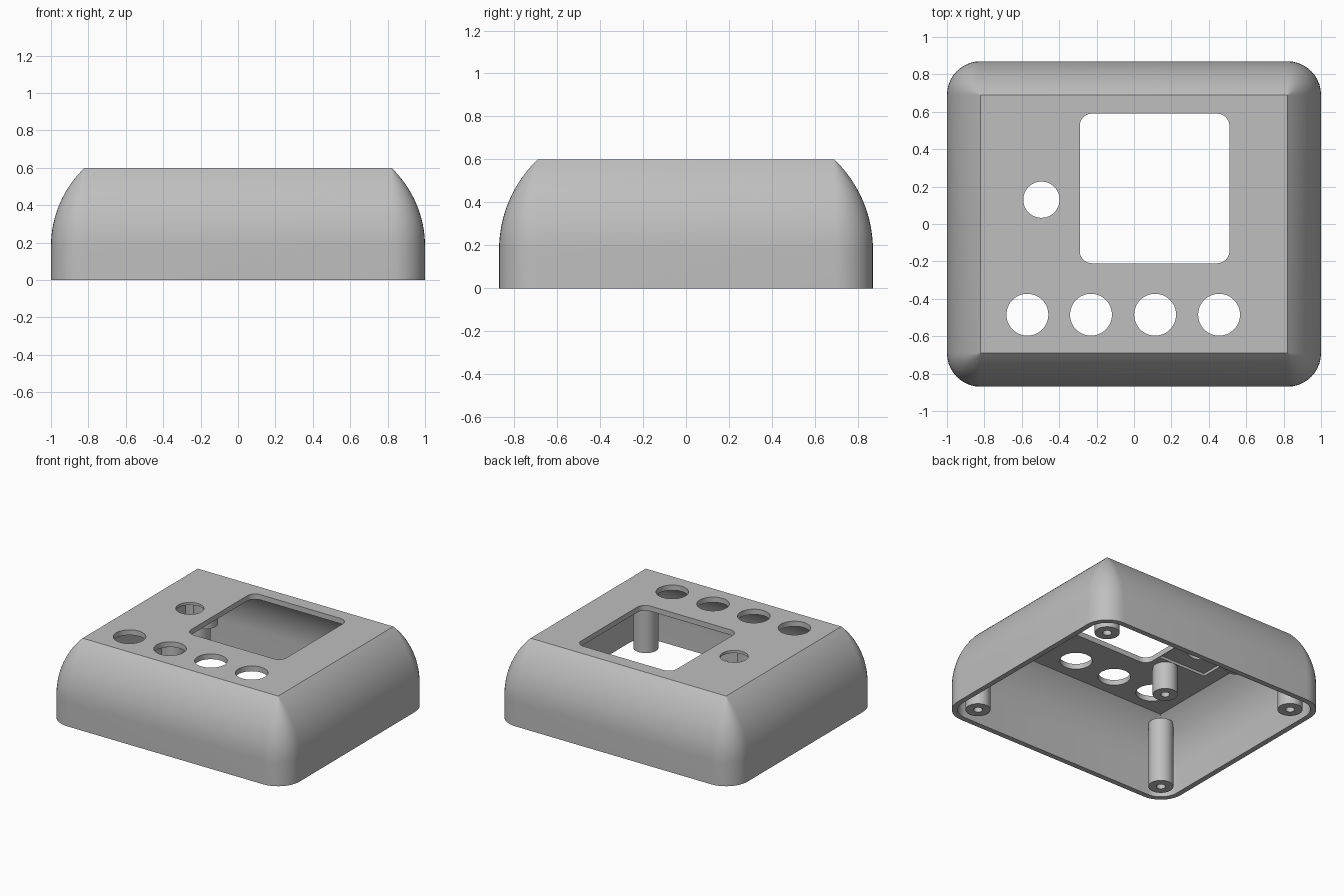
import bpy, bmesh
from math import sin, cos, asin, pi, radians

cube = bpy.data.objects.get("Cube")
if cube:
    bpy.data.objects.remove(cube)

HALF_X, HALF_Y, HEIGHT = 1.0, 0.87, 0.6
CORNER, WALL = 0.18, 0.04
ARC_R, ARC_Z = 0.58, 0.18

grey = bpy.data.materials.new("plain grey plastic")
grey.use_nodes = True
colour = (0.52, 0.52, 0.52, 1)
grey.diffuse_color = colour
grey.node_tree.nodes["Principled BSDF"].inputs["Base Color"].default_value = colour


def rounded_rect(cx, cy, hx, hy, r, z, steps=10):
    """Points of a rounded rectangle, counter-clockwise."""
    pts = []
    for i, (sx, sy) in enumerate([(1, 1), (-1, 1), (-1, -1), (1, -1)]):
        for k in range(steps + 1):
            a = (i + k / steps) * pi / 2
            pts.append((cx + sx * (hx - r) + r * cos(a),
                        cy + sy * (hy - r) + r * sin(a), z))
    return pts


def circle(cx, cy, r, z, n=48):
    return [(cx + r * cos(2 * pi * i / n), cy + r * sin(2 * pi * i / n), z) for i in range(n)]


def loft(name, rings):
    """Closed solid through a sequence of rings, capped at both ends."""
    bm = bmesh.new()
    loops = [[bm.verts.new(p) for p in ring] for ring in rings]
    n = len(loops[0])
    for a, b in zip(loops, loops[1:]):
        for i in range(n):
            j = (i + 1) % n
            bm.faces.new((a[i], a[j], b[j], b[i]))
    bm.faces.new(loops[0])
    bm.faces.new(loops[-1])
    bmesh.ops.recalc_face_normals(bm, faces=bm.faces)
    mesh = bpy.data.meshes.new(name)
    bm.to_mesh(mesh)
    bm.free()
    mesh.materials.append(grey)
    obj = bpy.data.objects.new(name, mesh)
    bpy.context.collection.objects.link(obj)
    return obj


def activate(obj):
    bpy.ops.object.select_all(action='DESELECT')
    obj.select_set(True)
    bpy.context.view_layer.objects.active = obj


def smooth(obj):
    activate(obj)
    bpy.ops.object.shade_smooth_by_angle(angle=radians(30))


def wall_rings(offset, top):
    """Upright wall that curves inward to the top, moved inward by offset."""
    r = ARC_R - offset
    end = asin((top - ARC_Z) / r)
    levels = [(offset, 0)]
    for k in range(17):
        a = end * k / 16
        levels.append((offset + r * (1 - cos(a)), ARC_Z + r * sin(a)))
    return [rounded_rect(0, 0, HALF_X - d, HALF_Y - d, max(CORNER - d, 0.002), z)
            for d, z in levels]


# Hollow housing: inner skin down, rim, outer skin up
housing = loft("housing", wall_rings(WALL, HEIGHT - WALL)[::-1] + wall_rings(0, HEIGHT))

# Openings in the top panel
KNOB = (-0.495, 0.13)
cutters = [
    loft("window_cutter", [rounded_rect(0.11, 0.19, 0.4, 0.4, 0.065, z) for z in (0.4, 0.7)]),
    loft("knob_cutter", [circle(*KNOB, 0.097, z) for z in (0.4, 0.7)]),
    loft("recess_cutter", [rounded_rect(*KNOB, 0.2, 0.21, 0.002, z, 1) for z in (0.5, 0.58)]),
]
for x in (-0.57, -0.23, 0.113, 0.455):
    cutters.append(loft("button_cutter", [circle(x, -0.485, 0.112, z) for z in (0.4, 0.7)]))

for cutter in cutters:
    cutter.hide_render = True
    activate(housing)
    mod = housing.modifiers.new("opening", 'BOOLEAN')
    mod.operation = 'DIFFERENCE'
    mod.solver = 'EXACT'
    mod.object = cutter
    bpy.ops.object.modifier_apply(modifier=mod.name)
    bpy.data.objects.remove(cutter)
smooth(housing)


def post(name, x, y, bottom, top, bore_depth):
    """Screw post with a blind bore in its lower end."""
    steps = [(0.031, bottom + bore_depth), (0.031, bottom), (0.086, bottom), (0.086, top)]
    smooth(loft(name, [circle(x, y, r, z, 32) for r, z in steps]))


# Corner screw posts
for sx, side in ((1, "left"), (-1, "right")):
    for sy, end in ((-1, "front"), (1, "back")):
        post(f"{end}_{side}_screw_post", sx * (HALF_X - CORNER), sy * (HALF_Y - CORNER),
             0, 0.495, 0.3)

# Short posts on either side of the knob opening
for s, end in ((-1, "front"), (1, "back")):
    post(f"{end}_knob_post", KNOB[0] - s * 0.075, KNOB[1] + s * 0.297, 0.35, 0.57, 0.15)
